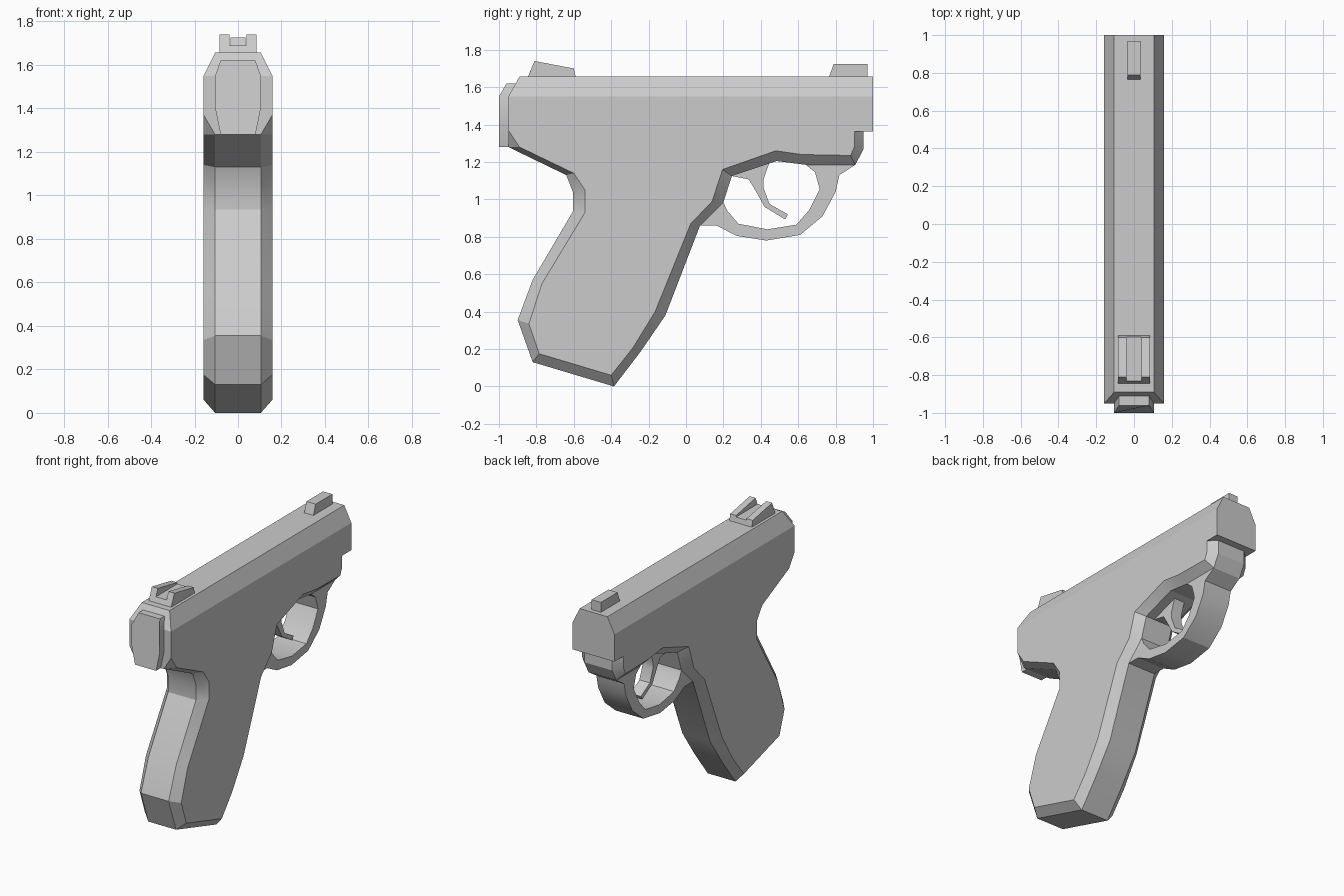
import bpy, bmesh, math

if "Cube" in bpy.data.objects:
    bpy.data.objects.remove(bpy.data.objects["Cube"], do_unlink=True)

grey = bpy.data.materials.new("plain grey")
grey.use_nodes = True
colour = (0.6, 0.6, 0.6, 1)
grey.diffuse_color = colour
grey.node_tree.nodes["Principled BSDF"].inputs["Base Color"].default_value = colour


def loft(name, rings):
    """Skin a run of equal-length point rings and cap both ends."""
    bm = bmesh.new()
    loops = [[bm.verts.new(p) for p in ring] for ring in rings]
    n = len(loops[0])
    for a, b in zip(loops, loops[1:]):
        for i in range(n):
            j = (i + 1) % n
            bm.faces.new((a[i], a[j], b[j], b[i]))
    bm.faces.new(loops[0])
    bm.faces.new(loops[-1])
    bmesh.ops.remove_doubles(bm, verts=bm.verts, dist=0.0005)
    bmesh.ops.recalc_face_normals(bm, faces=bm.faces)
    mesh = bpy.data.meshes.new(name)
    bm.to_mesh(mesh)
    bm.free()
    mesh.materials.append(grey)
    obj = bpy.data.objects.new(name, mesh)
    bpy.context.collection.objects.link(obj)
    bpy.ops.object.select_all(action='DESELECT')
    obj.select_set(True)
    bpy.context.view_layer.objects.active = obj
    bpy.ops.object.shade_smooth_by_angle(angle=math.radians(25))
    return obj


def plate(name, profile, x0, x1):
    """Extrude a side profile of (y, z) points across x."""
    return loft(name, [[(x, y, z) for y, z in profile] for x in (x0, x1)])


# Body: centre outline (wide rim) paired with the inset outline of the sides
SIDE, MID = 0.158, 0.105
pairs = [
    ((-.89, 1.657), (-.95, 1.55)), ((-.95, 1.55), (-.95, 1.55)),
    ((-.95, 1.28), (-.95, 1.37)), ((-.95, 1.28), (-.89, 1.28)),
    ((-.64, 1.13), (-.60, 1.14)), ((-.605, 1.04), (-.54, 1.05)),
    ((-.605, .935), (-.54, .93)), ((-.82, .57), (-.77, .55)),
    ((-.90, .355), (-.84, .335)), ((-.82, .13), (-.785, .175)),
    ((-.385, 0), (-.40, .06)), ((-.24, .19), (-.285, .205)),
    ((-.11, .38), (-.165, .40)), ((.075, .86), (.025, .87)),
    ((.20, .985), (.14, .99)), ((.245, 1.125), (.195, 1.16)),
    ((.485, 1.205), (.48, 1.26)), ((.64, 1.185), (.62, 1.24)),
    ((.905, 1.185), (.88, 1.235)), ((.95, 1.27), (.90, 1.28)),
    ((.95, 1.363), (.90, 1.363)), ((1, 1.363), (1, 1.363)),
    ((1, 1.657), (1, 1.55)),
]
rim = [p[0] for p in pairs]
inset = [p[1] for p in pairs]
loft("body", [[(x, y, z) for y, z in ring] for x, ring in
              ((-SIDE, inset), (-MID, rim), (MID, rim), (SIDE, inset))])

# Rear plug, with its top edge sloped back
half = [(.08, 1.28), (.105, 1.40), (.105, 1.55), (.08, 1.62)]
hexagon = half + [(-x, z) for x, z in reversed(half)]
loft("rear_plug", [[(x, -.96 if z > 1.6 else -1, z) for x, z in hexagon],
                   [(x, -.88, z) for x, z in hexagon]])

# Trigger guard
plate("trigger_guard", [
    (.075, .86), (.165, .86), (.27, .805), (.43, .78), (.61, .81),
    (.73, .91), (.80, 1.04), (.82, 1.13), (.905, 1.185), (.64, 1.185),
    (.69, 1.145), (.715, 1.055), (.66, .945), (.59, .865), (.435, .84),
    (.28, .87), (.22, .94), (.20, .985)], -MID, MID)

# Trigger
plate("trigger", [
    (.245, 1.125), (.335, 1.107), (.37, 1.05), (.42, .96), (.53, .893),
    (.545, .92), (.447, .975), (.415, 1.06), (.415, 1.107), (.445, 1.195)],
    -.04, .04)

# Sights
plate("front_sight", [(.765, 1.655), (.79, 1.725), (.97, 1.725), (.97, 1.655)],
      -.035, .035)
plate("rear_sight_base", [(-.845, 1.655), (-.831, 1.69), (-.598, 1.69), (-.59, 1.655)],
      -.04, .04)
for side, x0, x1 in (("left", .04, .085), ("right", -.085, -.04)):
    plate("rear_sight_post_" + side,
          [(-.845, 1.655), (-.81, 1.74), (-.60, 1.70), (-.59, 1.655)], x0, x1)
